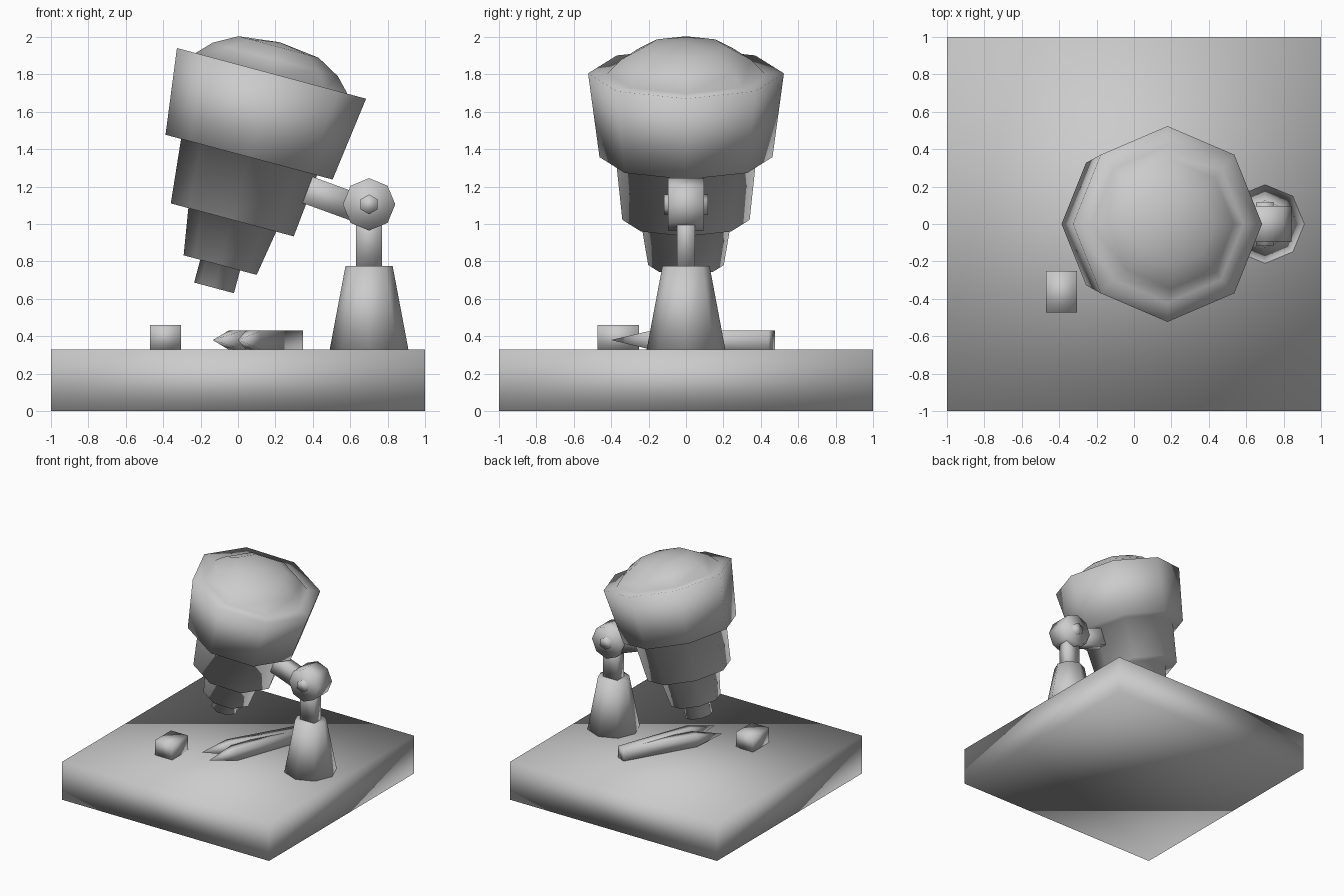
import bpy, bmesh
from math import radians, sin, cos, pi
from mathutils import Vector

if "Cube" in bpy.data.objects:
    bpy.data.objects.remove(bpy.data.objects["Cube"])


def finish(name, bm, loc, rot=(0, 0, 0), scale=(1, 1, 1)):
    bmesh.ops.recalc_face_normals(bm, faces=bm.faces)
    for f in bm.faces:
        f.smooth = True
    me = bpy.data.meshes.new(name)
    bm.to_mesh(me)
    bm.free()
    ob = bpy.data.objects.new(name, me)
    bpy.context.collection.objects.link(ob)
    ob.location, ob.rotation_euler, ob.scale = loc, rot, scale
    return ob


def box(name, size, loc, rot=(0, 0, 0)):
    bm = bmesh.new()
    bmesh.ops.create_cube(bm, size=1)
    bmesh.ops.scale(bm, vec=size, verts=bm.verts)
    return finish(name, bm, loc, rot)


def lathe(name, profile, sides, loc, rot=(0, 0, 0), phase=0.0, scale=(1, 1, 1)):
    """Turn (radius, height) points about local z; radius 0 makes a point."""
    bm = bmesh.new()
    rings = []
    for r, z in profile:
        if r == 0:
            rings.append([bm.verts.new((0, 0, z))] * sides)
        else:
            angles = [phase + 2 * pi * i / sides for i in range(sides)]
            rings.append([bm.verts.new((r * cos(a), r * sin(a), z)) for a in angles])
    for lo, hi in zip(rings, rings[1:]):
        for i in range(sides):
            j = (i + 1) % sides
            bm.faces.new(list(dict.fromkeys((lo[i], lo[j], hi[j], hi[i]))))
    for ring, (r, z) in ((rings[0], profile[0]), (rings[-1], profile[-1])):
        if r > 0:
            bm.faces.new(ring)
    return finish(name, bm, loc, rot, scale)


# Desk slab
box("base", (2, 2, 0.33), (0, 0, 0.165))

# Stand, post and pivot joint
lathe("stand", [(0.21, 0.33), (0.126, 0.775)], 8, (0.7, 0, 0))
box("post", (0.14, 0.095, 0.33), (0.7, 0, 0.93))
pivot = (0.7, 0, 1.105)
lathe("joint", [(0.14, -0.097), (0.14, 0.097)], 8, pivot, (pi / 2, 0, 0))
lathe("bolt", [(0.053, -0.118), (0.053, 0.118)], 6, pivot, (pi / 2, 0, 0), pi / 2)

# Arm linking the joint to the head
box("arm", (0.38, 0.095, 0.15), (0.46, 0, 1.15), (0, radians(20), 0))

# Tilted stepped head with domed top
lathe("head", [(0.11, -1.186), (0.11, -1.06), (0.202, -1.06), (0.243, -0.81),
               (0.34, -0.81), (0.376, -0.463), (0.462, -0.463), (0.523, 0),
               (0.42, 0), (0.346, 0.077), (0.221, 0.146), (0, 0.172)],
      8, (0.179, 0, 1.8045), (0, radians(15), 0))

# Eraser block
box("eraser", (0.165, 0.22, 0.13), (-0.388, -0.362, 0.395))

# Two sharpened pencils meeting at their blunt ends
end = Vector((0.308, 0.455, 0.38))
for i, tip in enumerate((Vector((-0.135, -0.31, 0.38)), Vector((0, -0.4, 0.38)))):
    d = end - tip
    lathe(f"pencil_{i + 1}", [(0, 0), (0.0707, 0.24), (0.0707, d.length)], 4, tip,
          d.to_track_quat('Z', 'Y').to_euler(), pi / 4, (0.85, 1, 1))
